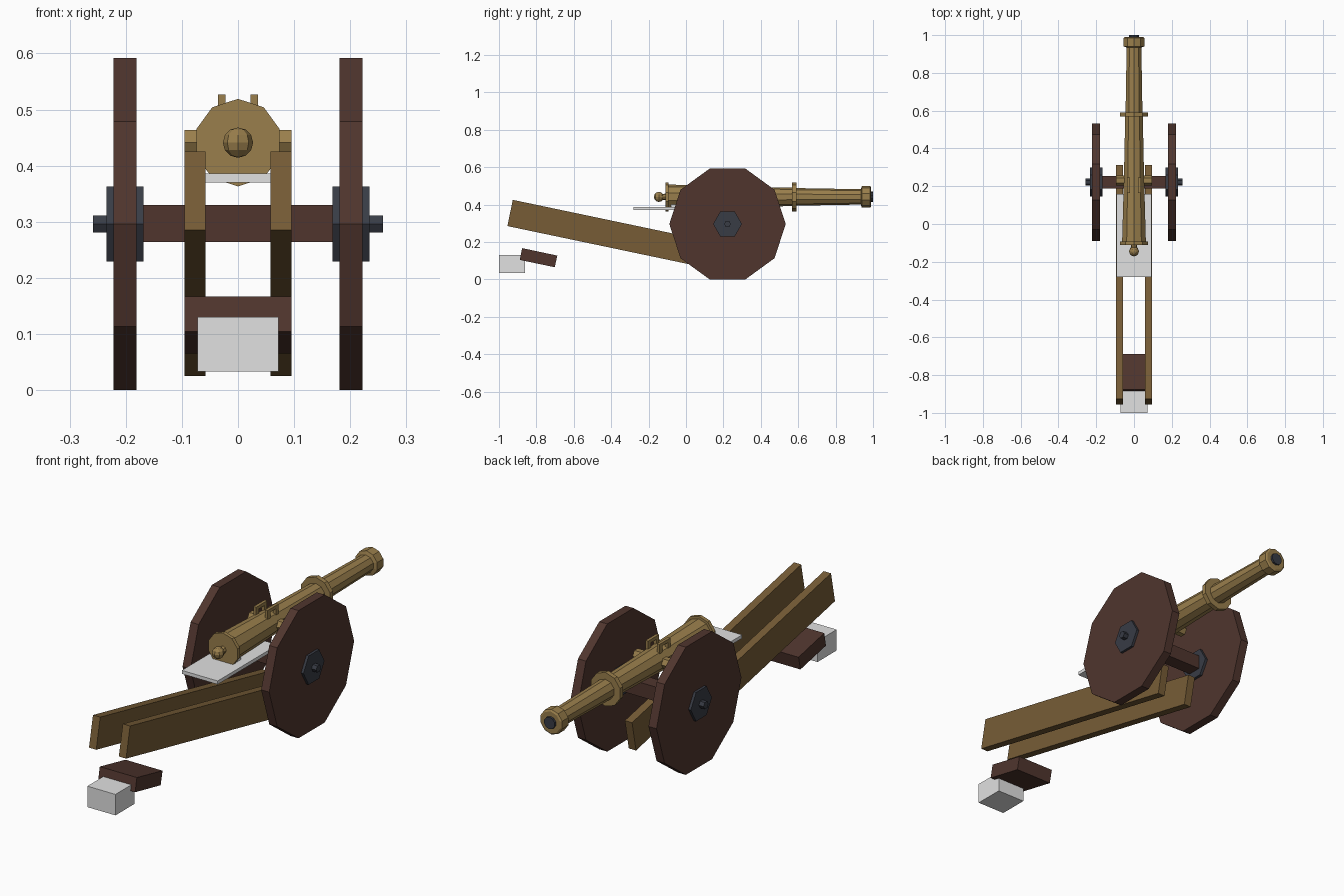
import bpy, bmesh, math
from mathutils import Matrix

if "Cube" in bpy.data.objects:
    bpy.data.objects.remove(bpy.data.objects["Cube"])


def material(name, rgb):
    m = bpy.data.materials.new(name)
    m.diffuse_color = (*rgb, 1)
    m.use_nodes = True
    m.node_tree.nodes["Principled BSDF"].inputs["Base Color"].default_value = m.diffuse_color
    return m


BRASS = material("brass", (0.32, 0.21, 0.072))
WOOD = material("oak wood", (0.185, 0.108, 0.037))
DARK = material("dark wood", (0.08, 0.036, 0.027))
STEEL = material("dark steel", (0.04, 0.045, 0.06))
GREY = material("light grey", (0.75, 0.75, 0.75))


def finish(name, bm, mat):
    bmesh.ops.recalc_face_normals(bm, faces=bm.faces)
    mesh = bpy.data.meshes.new(name)
    bm.to_mesh(mesh)
    bm.free()
    mesh.materials.append(mat)
    ob = bpy.data.objects.new(name, mesh)
    bpy.context.collection.objects.link(ob)
    return ob


def box(name, lo, hi, mat):
    bm = bmesh.new()
    bmesh.ops.create_cube(bm, size=1)
    for v in bm.verts:
        v.co = [(a + b) / 2 + c * (b - a) for a, b, c in zip(lo, hi, v.co)]
    return finish(name, bm, mat)


def side_prism(name, profile, x0, x1, mat):
    """Extrude a (y, z) outline from x0 to x1."""
    bm = bmesh.new()
    face = bm.faces.new([bm.verts.new((x0, y, z)) for y, z in profile])
    out = bmesh.ops.extrude_face_region(bm, geom=[face])["geom"]
    bmesh.ops.translate(bm, vec=(x1 - x0, 0, 0),
                        verts=[g for g in out if isinstance(g, bmesh.types.BMVert)])
    return finish(name, bm, mat)


def polygon(n, r, y, z):
    """Regular outline with a corner pointing along y."""
    return [(y + r * math.cos(math.tau * i / n), z + r * math.sin(math.tau * i / n))
            for i in range(n)]


def lathe_y(name, profile, sides, z, mat):
    """Faceted turned part along y from (y, radius) pairs, corner upward."""
    bm = bmesh.new()
    rings = []
    for y, r in profile:
        rings.append([bm.verts.new((r * math.sin(math.tau * i / sides), y,
                                    z + r * math.cos(math.tau * i / sides)))
                      for i in range(sides)])
    for a, b in zip(rings, rings[1:]):
        for i in range(sides):
            j = (i + 1) % sides
            bm.faces.new((a[i], a[j], b[j], b[i]))
    bm.faces.new(rings[0])
    bm.faces.new(rings[-1])
    return finish(name, bm, mat)


AXLE_Y, AXLE_Z, BORE_Z = 0.222, 0.296, 0.441

# Barrel with breech, middle and muzzle rings
lathe_y("barrel", [(-0.11, 0.078), (-0.093, 0.078), (-0.093, 0.066), (0.25, 0.056),
                   (0.568, 0.049), (0.568, 0.078), (0.59, 0.078), (0.59, 0.047),
                   (0.935, 0.041), (0.94, 0.058), (0.985, 0.058), (0.99, 0.05)],
        10, BORE_Z, BRASS)
lathe_y("bore", [(0.96, 0.028), (1.0, 0.028)], 10, BORE_Z, STEEL)

# Breech knob and its neck
lathe_y("breech_neck", [(-0.135, 0.014), (-0.105, 0.018)], 8, BORE_Z, BRASS)
bm = bmesh.new()
bmesh.ops.create_uvsphere(bm, u_segments=8, v_segments=6, radius=0.027,
                          matrix=Matrix.Translation((0, -0.145, BORE_Z)))
finish("breech_knob", bm, BRASS)

# Axle and trunnion bar
box("axle", (-0.17, 0.189, 0.264), (0.17, 0.255, 0.33), DARK)
side_prism("trunnions", polygon(6, 0.026, 0.23, BORE_Z), -0.095, 0.095, BRASS)

# Trail beam outline, sloping down to the front
TRAIL = [(-0.955, 0.285), (0.283, 0.025), (0.312, 0.165), (-0.926, 0.425)]

for side, label in ((-1, "left"), (1, "right")):
    side_prism(f"{label}_wheel", polygon(10, 0.311, AXLE_Y, AXLE_Z),
               side * 0.181, side * 0.222, DARK)
    side_prism(f"{label}_hub", polygon(6, 0.077, AXLE_Y, AXLE_Z),
               side * 0.168, side * 0.234, STEEL)
    side_prism(f"{label}_axle_cap", polygon(6, 0.018, AXLE_Y, AXLE_Z),
               side * 0.23, side * 0.258, STEEL)
    side_prism(f"{label}_trail", TRAIL, side * 0.058, side * 0.095, WOOD)
    # Lifting handle: two feet and a bar
    side_prism(f"{label}_handle",
               [(0.165, 0.48), (0.185, 0.48), (0.185, 0.512), (0.225, 0.512),
                (0.225, 0.48), (0.245, 0.48), (0.245, 0.527), (0.165, 0.527)],
               side * 0.022, side * 0.036, BRASS)

# Elevating bed under the breech
box("bed_plate", (-0.092, -0.28, 0.37), (0.092, 0.16, 0.386), GREY)
box("bed_wedge", (-0.05, -0.08, 0.386), (0.05, -0.05, 0.4), GREY)

# Loose blocks behind the trail
side_prism("trail_block", [(-0.889, 0.104), (-0.702, 0.065), (-0.688, 0.127), (-0.876, 0.167)],
           -0.095, 0.095, DARK)
box("ground_block", (-0.072, -1.0, 0.033), (0.072, -0.86, 0.13), GREY)
